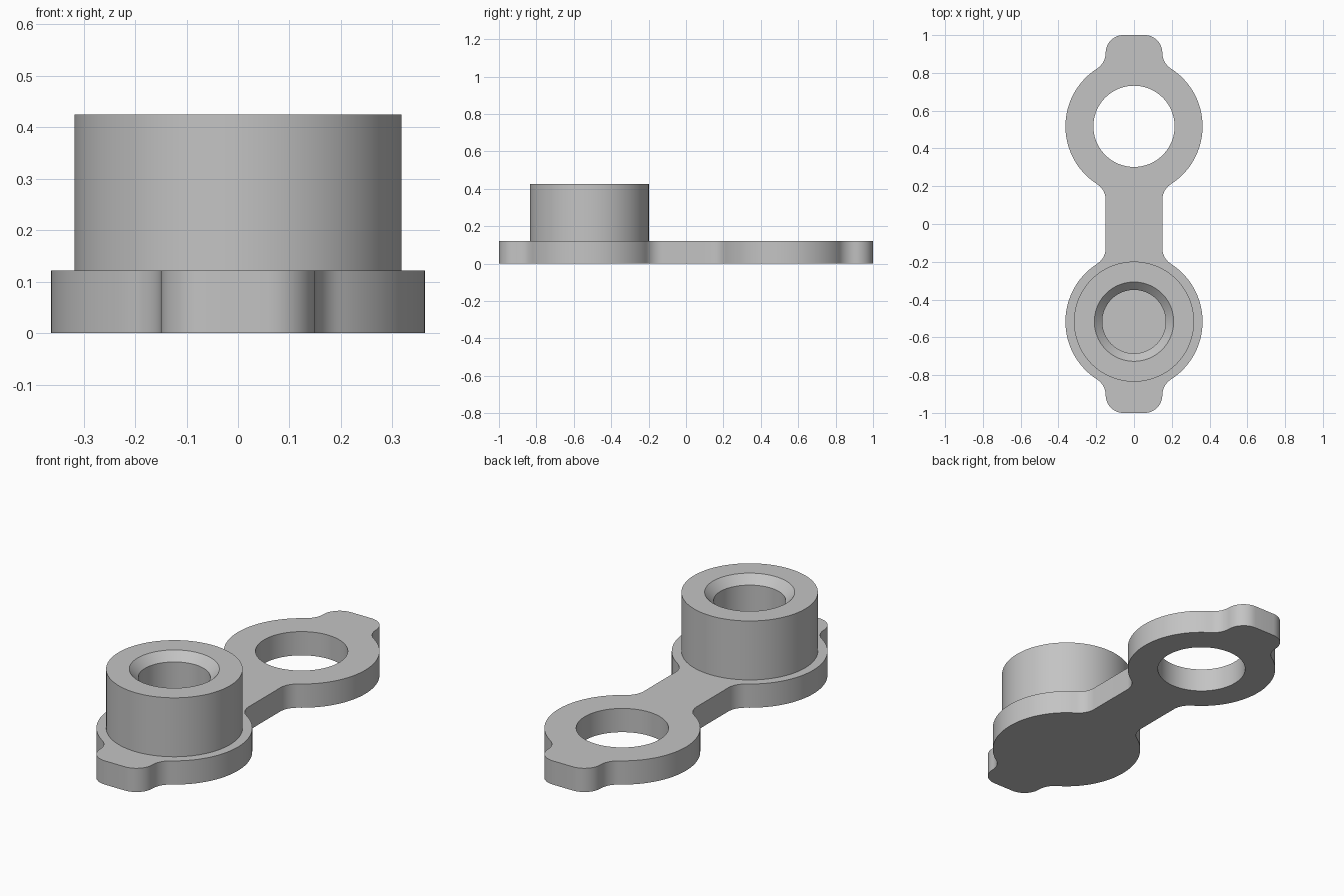
import bpy
import bmesh
from math import sin, cos, pi, atan2, sqrt, radians

cube = bpy.data.objects.get("Cube")
if cube:
    bpy.data.objects.remove(cube, do_unlink=True)

CENTRE = 0.517      # distance of both discs from the middle
DISC_R = 0.363
HOLE_R = 0.215
BOSS_R = 0.318
NECK = 0.15         # half width of neck and end tabs
FILLET = 0.1
PLATE_H = 0.122
BOSS_TOP = 0.425
BORE_R = 0.168
CHAMFER = 0.042

grey = bpy.data.materials.new("plain grey")
grey.use_nodes = True
colour = (0.55, 0.55, 0.55, 1)
grey.diffuse_color = colour
grey.node_tree.nodes["Principled BSDF"].inputs["Base Color"].default_value = colour


def arc(cx, cy, r, start, end, steps):
    return [(cx + r * cos(start + (end - start) * i / steps),
             cy + r * sin(start + (end - start) * i / steps))
            for i in range(steps + 1)]


def finish(name, bm):
    bmesh.ops.recalc_face_normals(bm, faces=bm.faces)
    mesh = bpy.data.meshes.new(name)
    bm.to_mesh(mesh)
    bm.free()
    mesh.materials.append(grey)
    obj = bpy.data.objects.new(name, mesh)
    bpy.context.collection.objects.link(obj)
    bpy.ops.object.select_all(action='DESELECT')
    obj.select_set(True)
    bpy.context.view_layer.objects.active = obj
    bpy.ops.object.shade_smooth_by_angle(angle=radians(30))
    return obj


def add_loop(bm, points):
    verts = [bm.verts.new((x, y, 0)) for x, y in points]
    return [bm.edges.new((v, verts[i - 1])) for i, v in enumerate(verts)]


# One quarter of the strap outline: neck fillet, disc, tab fillet, tab corner
fx = NECK + FILLET
fy = sqrt((DISC_R + FILLET) ** 2 - fx ** 2)
a = atan2(fy, fx)
corner = 1 - CENTRE - fy
quarter = arc(fx, CENTRE - fy, FILLET, pi, pi - a, 10)
quarter += arc(0, CENTRE, DISC_R, -a, a, 48)[1:]
quarter += arc(fx, CENTRE + fy, FILLET, pi + a, pi, 10)[1:]
quarter += arc(NECK - corner, 1 - corner, corner, 0, pi / 2, 12)[1:]
half = quarter + [(-x, y) for x, y in reversed(quarter)]
outline = half + [(-x, -y) for x, y in half]

# Flat strap with a through hole in the rear disc
bm = bmesh.new()
edges = add_loop(bm, outline)
edges += add_loop(bm, arc(0, CENTRE, HOLE_R, 0, 2 * pi, 96)[:-1])
bmesh.ops.triangle_fill(bm, edges=edges, use_beauty=True, use_dissolve=False)
top = bmesh.ops.extrude_face_region(bm, geom=bm.faces[:])
bmesh.ops.translate(bm, vec=(0, 0, PLATE_H),
                    verts=[g for g in top["geom"] if isinstance(g, bmesh.types.BMVert)])
finish("strap", bm)

# Round boss with a chamfered blind bore whose floor is the strap
profile = [(BORE_R, PLATE_H), (BOSS_R, PLATE_H), (BOSS_R, BOSS_TOP),
           (BORE_R + CHAMFER, BOSS_TOP), (BORE_R, BOSS_TOP - CHAMFER)]
bm = bmesh.new()
verts = [bm.verts.new((r, 0, z)) for r, z in profile]
ring = [bm.edges.new((v, verts[i - 1])) for i, v in enumerate(verts)]
bmesh.ops.spin(bm, geom=verts + ring, cent=(0, 0, 0), axis=(0, 0, 1),
               angle=2 * pi, steps=96, use_merge=True)
bmesh.ops.remove_doubles(bm, verts=bm.verts, dist=0.0001)
boss = finish("boss", bm)
boss.location.y = -CENTRE
